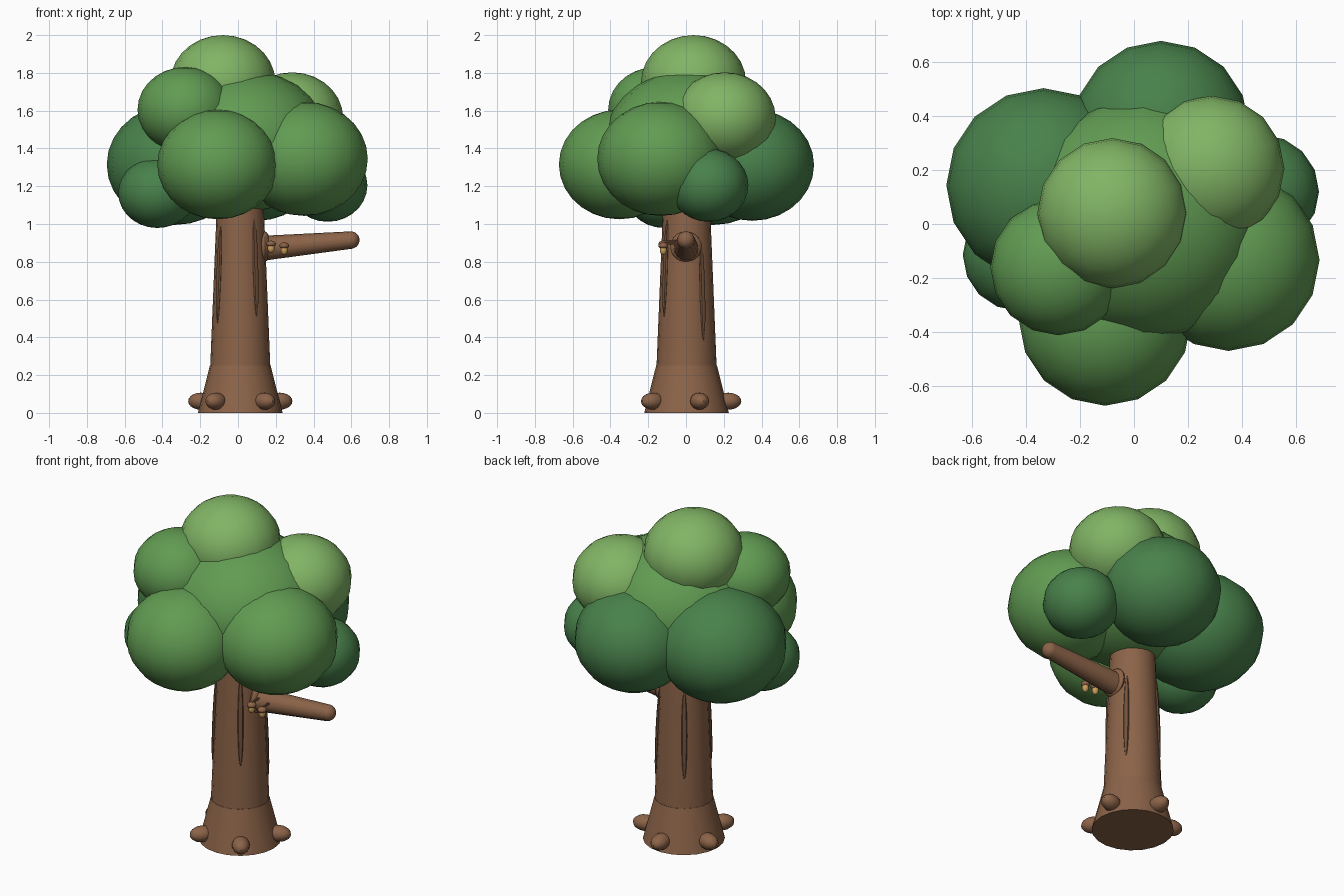
import bpy, math
from mathutils import Vector, Matrix

if "Cube" in bpy.data.objects:
    bpy.data.objects.remove(bpy.data.objects["Cube"])


def material(name, rgb):
    m = bpy.data.materials.new(name)
    m.diffuse_color = (*rgb, 1)
    m.use_nodes = True
    m.node_tree.nodes["Principled BSDF"].inputs["Base Color"].default_value = m.diffuse_color
    return m


BARK = material("bark", (0.26, 0.125, 0.065))
GROOVE = material("groove", (0.17, 0.085, 0.045))
DARK = material("leaf_dark", (0.065, 0.22, 0.07))
MID = material("leaf_mid", (0.12, 0.33, 0.085))
LIGHT = material("leaf_light", (0.22, 0.46, 0.13))
NUT = material("acorn_nut", (0.60, 0.34, 0.10))
CX = 0.012  # trunk axis


def finish(name, mat):
    o = bpy.context.object
    o.name = name
    o.data.materials.append(mat)
    bpy.ops.object.shade_smooth_by_angle(angle=math.radians(40))
    return o


def ball(name, loc, radii, mat, rot=(0, 0, 0), seg=16, rings=14):
    bpy.ops.mesh.primitive_uv_sphere_add(segments=seg, ring_count=rings, radius=1)
    o = bpy.context.object
    o.data.transform(Matrix.Diagonal((*radii, 1)))
    o.location = loc
    o.rotation_euler = rot
    return finish(name, mat)


def taper(name, a, b, r1, r2, mat, seg=20):
    a, b = Vector(a), Vector(b)
    bpy.ops.mesh.primitive_cone_add(vertices=seg, radius1=r1, radius2=r2,
                                    depth=(b - a).length, location=(a + b) / 2)
    bpy.context.object.rotation_euler = (b - a).to_track_quat('Z', 'Y').to_euler()
    return finish(name, mat)


# trunk and flared base
taper("trunk", (CX, 0.003, 0.2), (CX, 0.003, 1.2), 0.161, 0.12, BARK)
taper("trunk_base", (CX, 0.003, 0), (CX, 0.003, 0.25), 0.224, 0.161, BARK)

# five root knobs around the base
for i in range(5):
    a = math.radians(18 + 72 * i)
    ball(f"root_{i + 1}", (CX + 0.22 * math.cos(a), 0.003 + 0.22 * math.sin(a), 0.062),
         (0.07, 0.049, 0.045), BARK, (0, 0, a), 12, 10)

# thin bark ridges
for i, (deg, z) in enumerate([(-54, 0.765), (36, 0.64), (126, 0.68), (216, 0.73)]):
    a = math.radians(deg)
    r = 0.161 - 0.041 * (z - 0.2)
    ball(f"bark_ridge_{i + 1}", (CX + r * math.cos(a), 0.003 + r * math.sin(a), z),
         (0.012, 0.016, 0.26), GROOVE, (0, -0.041, a), 8, 12)

# side branch with collar and rounded tip
taper("branch", (0.08, 0, 0.867), (0.6, 0, 0.915), 0.068, 0.046, BARK, 16)
ball("branch_tip", (0.597, 0, 0.915), (0.046, 0.046, 0.046), BARK)
ball("branch_collar", (0.142, 0, 0.88), (0.03, 0.083, 0.08), BARK)

# two acorns hanging in front of the branch
for i, (x, z) in enumerate([(0.175, 0.89), (0.245, 0.88)]):
    y = -0.12
    taper(f"acorn_stem_{i + 1}", (x, -0.045, z + 0.018), (x, y, z + 0.018), 0.006, 0.006, BARK, 8)
    ball(f"acorn_nut_{i + 1}", (x, y, z - 0.018), (0.019, 0.019, 0.026), NUT, seg=12, rings=8)
    ball(f"acorn_cap_{i + 1}", (x, y, z + 0.005), (0.026, 0.026, 0.017), BARK, seg=12, rings=8)

# foliage clumps: name, centre, horizontal radius, vertical radius, colour
CLUMPS = [
    ("core", (0.035, 0.02, 1.44), 0.45, 0.375, MID),
    ("top", (-0.08, 0.04, 1.75), 0.278, 0.25, LIGHT),
    ("front", (-0.107, -0.353, 1.315), 0.32, 0.29, MID),
    ("front_right", (0.35, -0.133, 1.345), 0.337, 0.302, MID),
    ("upper_left", (-0.28, -0.16, 1.605), 0.252, 0.226, MID),
    ("upper_right", (0.287, 0.205, 1.56), 0.27, 0.243, LIGHT),
    ("back_left", (-0.335, 0.143, 1.315), 0.36, 0.32, DARK),
    ("back", (0.1, 0.35, 1.312), 0.328, 0.295, DARK),
    ("small_left", (-0.427, -0.115, 1.165), 0.207, 0.186, DARK),
    ("small_right", (0.475, 0.12, 1.205), 0.21, 0.193, DARK),
]
for name, loc, r, rz, mat in CLUMPS:
    ball("foliage_" + name, loc, (r, r, rz), mat)
